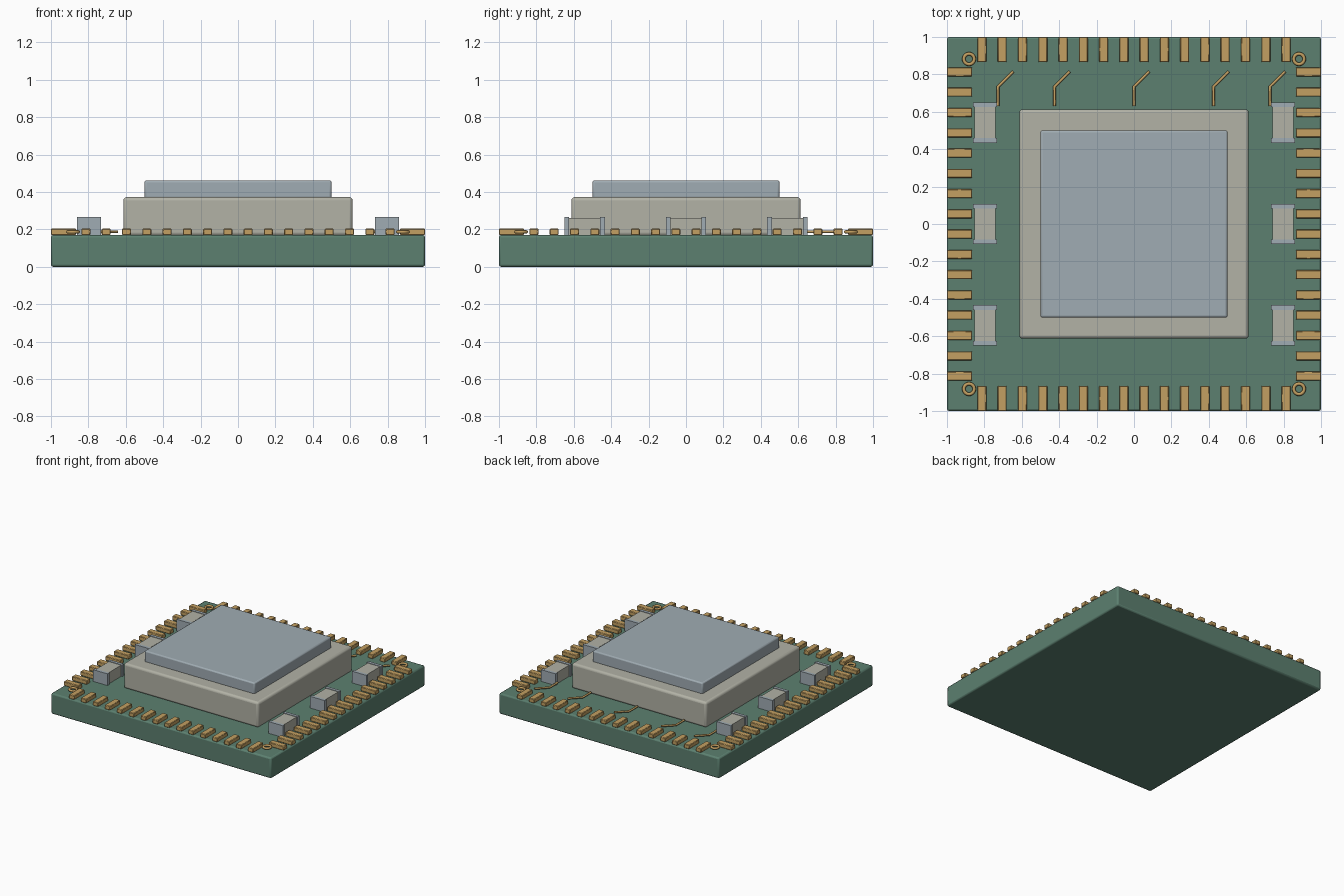
import bpy, math
from mathutils import Vector

if "Cube" in bpy.data.objects:
    bpy.data.objects.remove(bpy.data.objects["Cube"])


def material(name, r, g, b):
    m = bpy.data.materials.new(name)
    m.diffuse_color = (r, g, b, 1)
    m.use_nodes = True
    m.node_tree.nodes["Principled BSDF"].inputs["Base Color"].default_value = m.diffuse_color
    return m


GREEN = material("board green", 0.107, 0.216, 0.162)
GOLD = material("gold", 0.552, 0.352, 0.122)
CERAMIC = material("warm ceramic grey", 0.445, 0.445, 0.381)
STEEL = material("cool steel grey", 0.352, 0.413, 0.451)


def box(name, lo, hi, mat, bevel=0.0, segments=2):
    lo, hi = Vector(lo), Vector(hi)
    bpy.ops.mesh.primitive_cube_add(size=1, location=(lo + hi) / 2)
    ob = bpy.context.object
    ob.name = name
    ob.scale = hi - lo
    bpy.ops.object.transform_apply(location=False, rotation=False, scale=True)
    ob.data.materials.append(mat)
    if bevel:
        mod = ob.modifiers.new("edge", 'BEVEL')
        mod.width = bevel
        mod.segments = segments
        bpy.ops.object.shade_smooth_by_angle(angle=math.radians(35))
    return ob


BOARD_TOP = 0.17

# Board, ceramic package and metal lid
box("board", (-1, -1, 0), (1, 1, BOARD_TOP), GREEN, 0.012)
box("package_body", (-0.613, -0.613, BOARD_TOP - 0.005), (0.613, 0.613, 0.373), CERAMIC, 0.018, 3)
box("package_lid", (-0.5, -0.5, 0.365), (0.5, 0.5, 0.462), STEEL, 0.01)

# Sixteen contact pads along each edge
for i in range(16):
    p = -0.813 + i * 0.1084
    w, inner, z0, z1 = 0.024, 0.865, BOARD_TOP, 0.204
    for s in (-1, 1):
        a, b = sorted((s * inner, s * 1.0))
        box("pad_row", (p - w, a, z0), (p + w, b, z1), GOLD, 0.004, 1)
        box("pad_column", (a, p - w, z0), (b, p + w, z1), GOLD, 0.004, 1)

# Ring at each corner
for sx in (-1, 1):
    for sy in (-1, 1):
        bpy.ops.mesh.primitive_torus_add(location=(sx * 0.882, sy * 0.882, 0.187),
                                         major_radius=0.028, minor_radius=0.0095,
                                         major_segments=24, minor_segments=8)
        ring = bpy.context.object
        ring.name = "corner_ring"
        ring.data.materials.append(GOLD)
        bpy.ops.object.shade_smooth_by_angle(angle=math.radians(50))

# Three capacitors on each side, with metal end caps
for sx in (-1, 1):
    for y in (-0.542, 0, 0.542):
        x = sx * 0.797
        box("capacitor_body", (x - 0.056, y - 0.09, BOARD_TOP), (x + 0.056, y + 0.09, 0.262), CERAMIC)
        for s in (-1, 1):
            a, b = sorted((y + s * 0.083, y + s * 0.108))
            box("capacitor_end", (x - 0.065, a, BOARD_TOP), (x + 0.065, b, 0.266), STEEL)

# Bent traces behind the package
for x in (-0.727, -0.425, 0, 0.425, 0.727):
    curve = bpy.data.curves.new("trace", 'CURVE')
    curve.dimensions = '3D'
    curve.bevel_depth = 0.008
    curve.bevel_resolution = 1
    curve.use_fill_caps = True
    line = curve.splines.new('POLY')
    line.points.add(2)
    for pt, (dx, y) in zip(line.points, ((0, 0.63), (0, 0.735), (0.081, 0.815))):
        pt.co = (x + dx, y, 0.188, 1)
    curve.materials.append(GOLD)
    bpy.context.collection.objects.link(bpy.data.objects.new("trace", curve))
